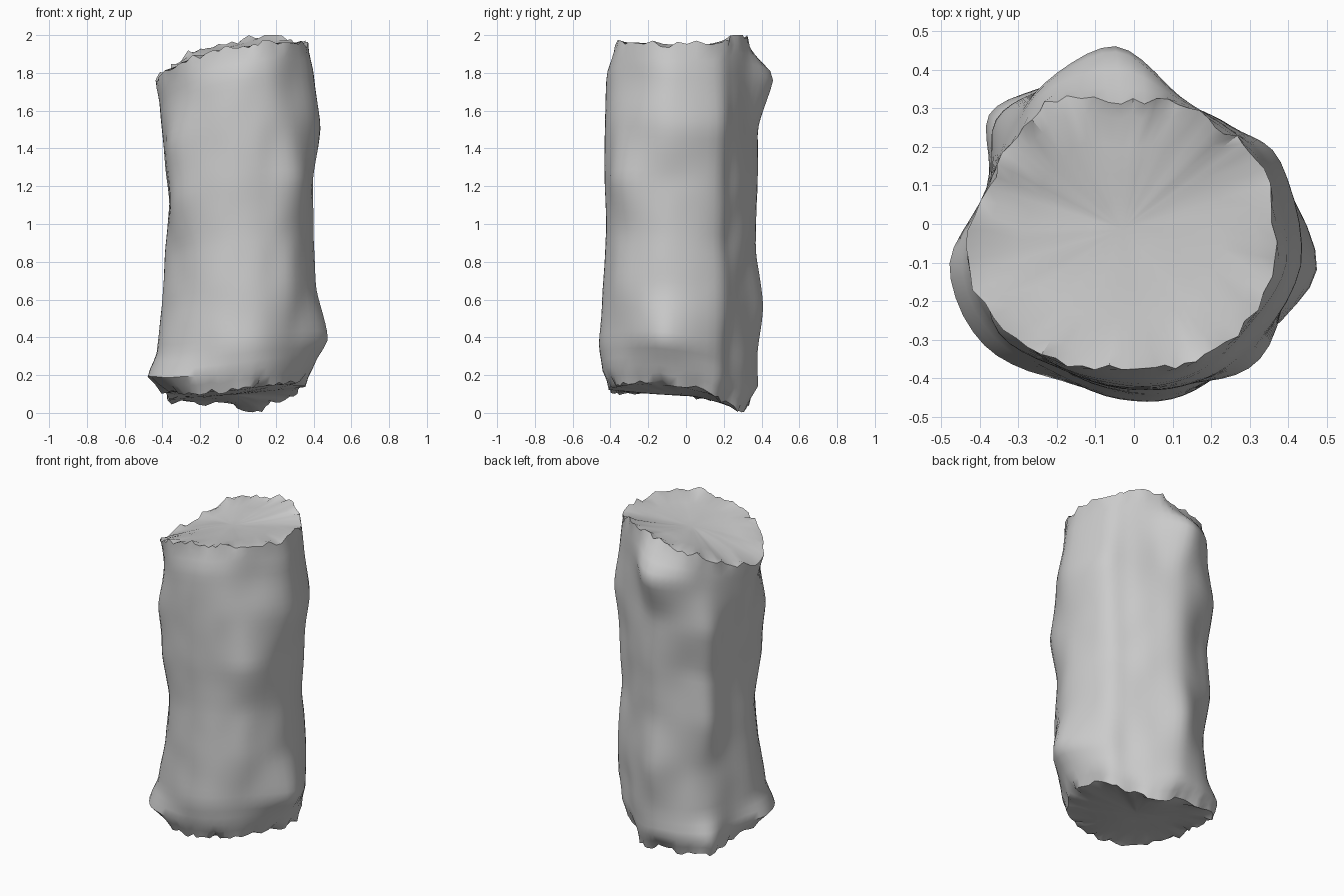
import bpy
import bmesh
import math
import random
from mathutils import Vector, noise

random.seed(4)
STEPS = 5     # points between neighbouring corners
RINGS = 40

if "Cube" in bpy.data.objects:
    bpy.data.objects.remove(bpy.data.objects["Cube"], do_unlink=True)

# Directions of the vertical ridges and hollows, in degrees from +x
CORNERS = (23, 45, 70, 96, 122, 143, 166, 192, 219, 245, 270, 290, 313, 346)
# Cross-sections: height fraction, then the radius at each corner in hundredths
SECTIONS = [
    (0.00, (33, 28, 30, 32, 38, 45, 37, 41, 40, 40, 40, 40, 38, 36)),
    (0.05, (37, 32, 33, 38, 42, 47, 39, 49, 50, 45, 44, 44, 41, 41)),
    (0.13, (39, 33, 34, 38, 40, 41, 39, 44, 45, 44, 46, 46, 44, 49)),
    (0.28, (39, 35, 34, 41, 39, 39, 38, 41, 41, 42, 44, 45, 45, 43)),
    (0.44, (37, 33, 33, 37, 39, 43, 37, 39, 39, 41, 42, 43, 44, 41)),
    (0.60, (38, 34, 34, 38, 38, 41, 36, 37, 43, 42, 43, 44, 48, 41)),
    (0.76, (41, 36, 34, 38, 42, 45, 38, 40, 45, 42, 43, 44, 44, 45)),
    (0.91, (38, 35, 35, 47, 43, 40, 39, 42, 42, 42, 42, 42, 40, 41)),
    (1.00, (36, 34, 33, 32, 38, 38, 39, 45, 43, 40, 37, 39, 39, 38)),
]
# Slanted rim height at each corner in hundredths
BOTTOM_RIM = (11, 6, 1, 4, 5, 6, 8, 11, 10, 11, 13, 15, 16, 16)
TOP_RIM = (196, 199, 200, 195, 193, 188, 181, 177, 184, 190, 194, 196, 197, 195)


def closed_curve(values):
    """Rounded closed curve through numbers or vectors."""
    n = len(values)
    result = []
    for i in range(n):
        a, b, c, d = (values[(i + k) % n] for k in (-1, 0, 1, 2))
        for step in range(STEPS):
            t = step / STEPS
            bend = (c - a) + t * ((2*a - 5*b + 4*c - d) + t * (3*(b - c) + d - a))
            result.append(b + 0.5 * t * bend)
    return result


def outline(radii):
    """Closed outline from the corner radii."""
    points = []
    for degrees, r in zip(CORNERS, radii):
        a = math.radians(degrees)
        points.append(Vector((math.cos(a), math.sin(a), 0)) * r / 100)
    return closed_curve(points)


OUTLINES = [(t, outline(radii)) for t, radii in SECTIONS]


def section(t):
    """Blend the two nearest outlines."""
    for (t0, low), (t1, high) in zip(OUTLINES, OUTLINES[1:]):
        if t <= t1:
            f = (t - t0) / (t1 - t0)
            f = 0.5 * f + 0.5 * f * f * (3 - 2 * f)
            return [p.lerp(q, f) for p, q in zip(low, high)]


def bridge(bm, lower, upper, flip=False):
    """Join two rings with quads."""
    n = len(lower)
    for i in range(n):
        j = (i + 1) % n
        face = [lower[i], lower[j], upper[j], upper[i]]
        bm.faces.new(face[::-1] if flip else face)


def soften(heights, reach):
    """Running average round a closed ring."""
    n = len(heights)
    window = range(-reach, reach + 1)
    return [sum(heights[(i + k) % n] for k in window) / len(window) for i in range(n)]


def add_cap(bm, rim, heights, flip):
    """Close a rim with ever smoother inner rings and a centre fan."""
    centre = sum((v.co for v in rim), Vector()) / len(rim)
    previous = rim
    for scale, reach in ((0.88, 2), (0.65, 5), (0.42, 8), (0.2, 10)):
        ring = []
        for v, height in zip(rim, soften(heights, reach)):
            p = centre.lerp(v.co, scale)
            p.z = centre.z + (height - centre.z) * scale
            p.z += 0.012 * noise.noise(Vector((p.x, p.y, centre.z)) * 4)
            ring.append(bm.verts.new(p))
        bridge(bm, previous, ring, flip)
        previous = ring
    tip = bm.verts.new(centre)
    for i, v in enumerate(previous):
        after = previous[(i + 1) % len(previous)]
        bm.faces.new((after, v, tip) if flip else (v, after, tip))


# Lumpy column wall, ragged only close to both rims
bm = bmesh.new()
low_rim = [h / 100 for h in closed_curve(BOTTOM_RIM)]
high_rim = [h / 100 for h in closed_curve(TOP_RIM)]
low_chips = [random.uniform(-0.018, 0.018) for h in low_rim]
high_chips = [random.uniform(-0.018, 0.018) for h in high_rim]
rings = []
for row in range(RINGS + 1):
    t = row / RINGS
    ring = []
    for i, p in enumerate(section(t)):
        z = low_rim[i] + (high_rim[i] - low_rim[i]) * t
        z += low_chips[i] * (1 - t) ** 30 + high_chips[i] * t ** 30
        z = min(max(z, 0), 2)
        bump = 0.006 * noise.noise(Vector((p.x * 7, p.y * 7, z * 5)))
        if row in (0, RINGS):
            bump += random.uniform(-0.01, 0.01)
        out = p.normalized() * bump
        ring.append(bm.verts.new((p.x + out.x, p.y + out.y, z)))
    rings.append(ring)
for lower, upper in zip(rings, rings[1:]):
    bridge(bm, lower, upper)

# Slanted broken ends
add_cap(bm, rings[-1], high_rim, False)
add_cap(bm, rings[0], low_rim, True)

mesh = bpy.data.meshes.new("rough_column")
bm.to_mesh(mesh)
bm.free()
column = bpy.data.objects.new("rough_column", mesh)
bpy.context.collection.objects.link(column)

# Plain grey stone
stone = bpy.data.materials.new("grey_stone")
stone.use_nodes = True
stone.diffuse_color = (0.6, 0.6, 0.6, 1)
stone.node_tree.nodes["Principled BSDF"].inputs["Base Color"].default_value = (0.6, 0.6, 0.6, 1)
mesh.materials.append(stone)

bpy.ops.object.select_all(action='DESELECT')
column.select_set(True)
bpy.context.view_layer.objects.active = column
bpy.ops.object.shade_smooth_by_angle(angle=math.radians(40))
